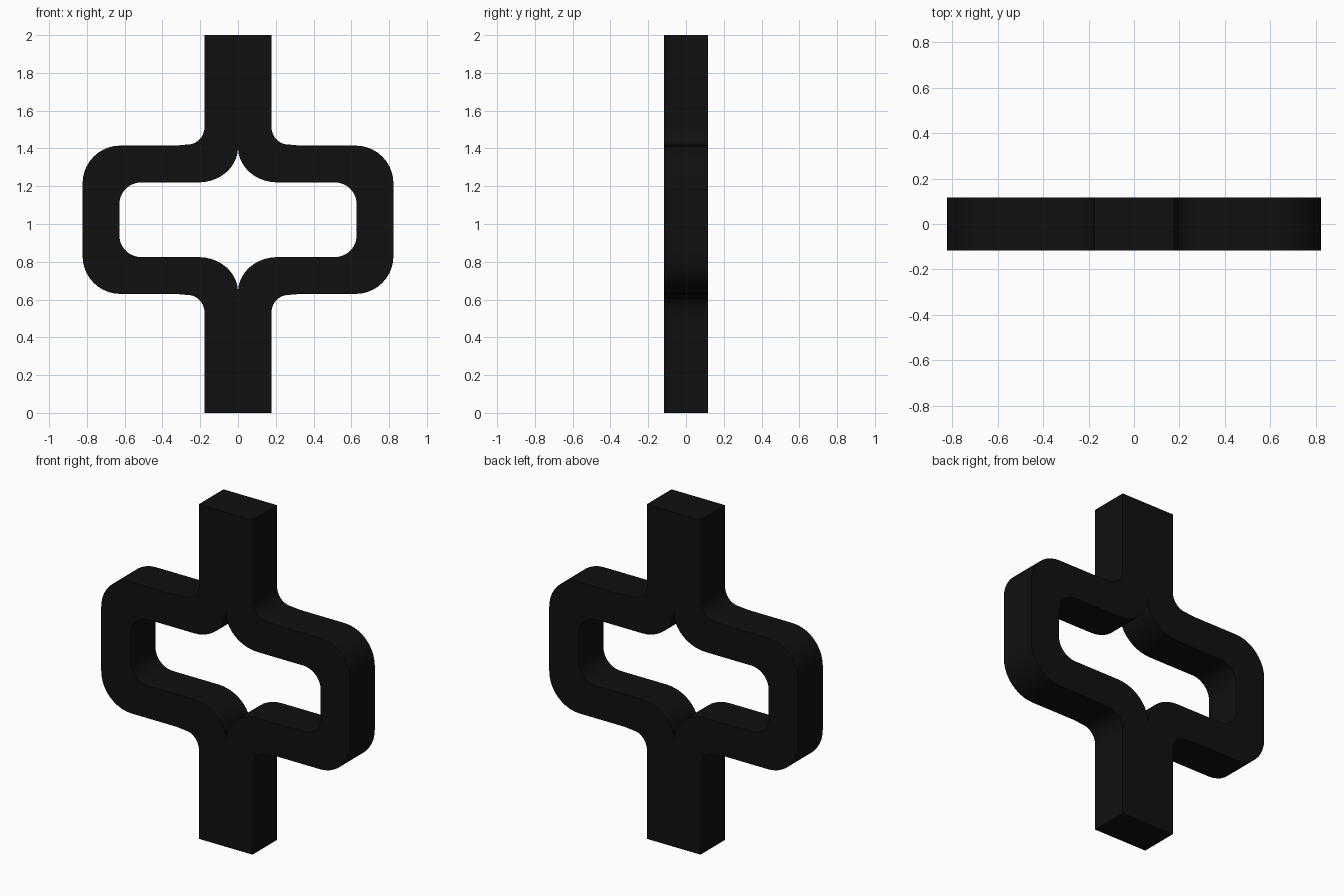
import bpy, bmesh, math
from mathutils import Vector

if "Cube" in bpy.data.objects:
    bpy.data.objects.remove(bpy.data.objects["Cube"])

HALF_DEPTH = 0.116
MID_Z = 1.0225


def arc(start, corner, end, steps=10):
    """Quarter ellipse from start to end, rounding off the corner."""
    s, k, e = Vector(start), Vector(corner), Vector(end)
    c = s + e - k
    return [c + (s - c) * math.cos(t) + (e - c) * math.sin(t)
            for t in (i / steps * math.pi / 2 for i in range(steps + 1))]


# Upper right quarter of the outline, from the stem end round to the loop side
outer = [Vector((0, 2)), Vector((0.177, 2))]
outer += arc((0.177, 1.515), (0.177, 1.421), (0.265, 1.421))
outer += [Vector((0.33, 1.415))]
outer += arc((0.623, 1.415), (0.823, 1.415), (0.823, 1.215))

# Upper right quarter of the opening, from the cusp round to the loop side
inner = arc((0, 1.405), (0, 1.22), (0.21, 1.22))
inner += arc((0.513, 1.22), (0.628, 1.22), (0.628, 1.105))


def flip(points):
    low = [Vector((p.x, 2 * MID_Z - p.y)) for p in reversed(points)]
    for p in low:
        if p.y < 0.1:
            p.y = 0
    return low


outline = outer + flip(outer) + (inner + flip(inner))[::-1]

# Extrude the right half and open it along the centre plane
bm = bmesh.new()
face = bm.faces.new([bm.verts.new((p.x, -HALF_DEPTH, p.y)) for p in outline])
result = bmesh.ops.extrude_face_region(bm, geom=[face], use_keep_orig=True)
moved = [g for g in result["geom"] if isinstance(g, bmesh.types.BMVert)]
bmesh.ops.translate(bm, verts=moved, vec=(0, 2 * HALF_DEPTH, 0))
bmesh.ops.recalc_face_normals(bm, faces=bm.faces)
seam = [f for f in bm.faces if all(abs(v.co.x) < 1e-5 for v in f.verts)]
bmesh.ops.delete(bm, geom=seam, context="FACES")
mesh = bpy.data.meshes.new("split_loop_bar")
bm.to_mesh(mesh)
bm.free()

bar = bpy.data.objects.new("split_loop_bar", mesh)
bpy.context.collection.objects.link(bar)
mirror = bar.modifiers.new("mirror_left", "MIRROR")
mirror.use_clip = True

# Single near-black colour
black = bpy.data.materials.new("matte_black")
black.use_nodes = True
colour = (0.005, 0.005, 0.005, 1)
black.diffuse_color = colour
black.node_tree.nodes["Principled BSDF"].inputs["Base Color"].default_value = colour
mesh.materials.append(black)

bpy.ops.object.select_all(action="DESELECT")
bar.select_set(True)
bpy.context.view_layer.objects.active = bar
bpy.ops.object.modifier_apply(modifier=mirror.name)
bpy.ops.object.shade_smooth_by_angle(angle=math.radians(30))
